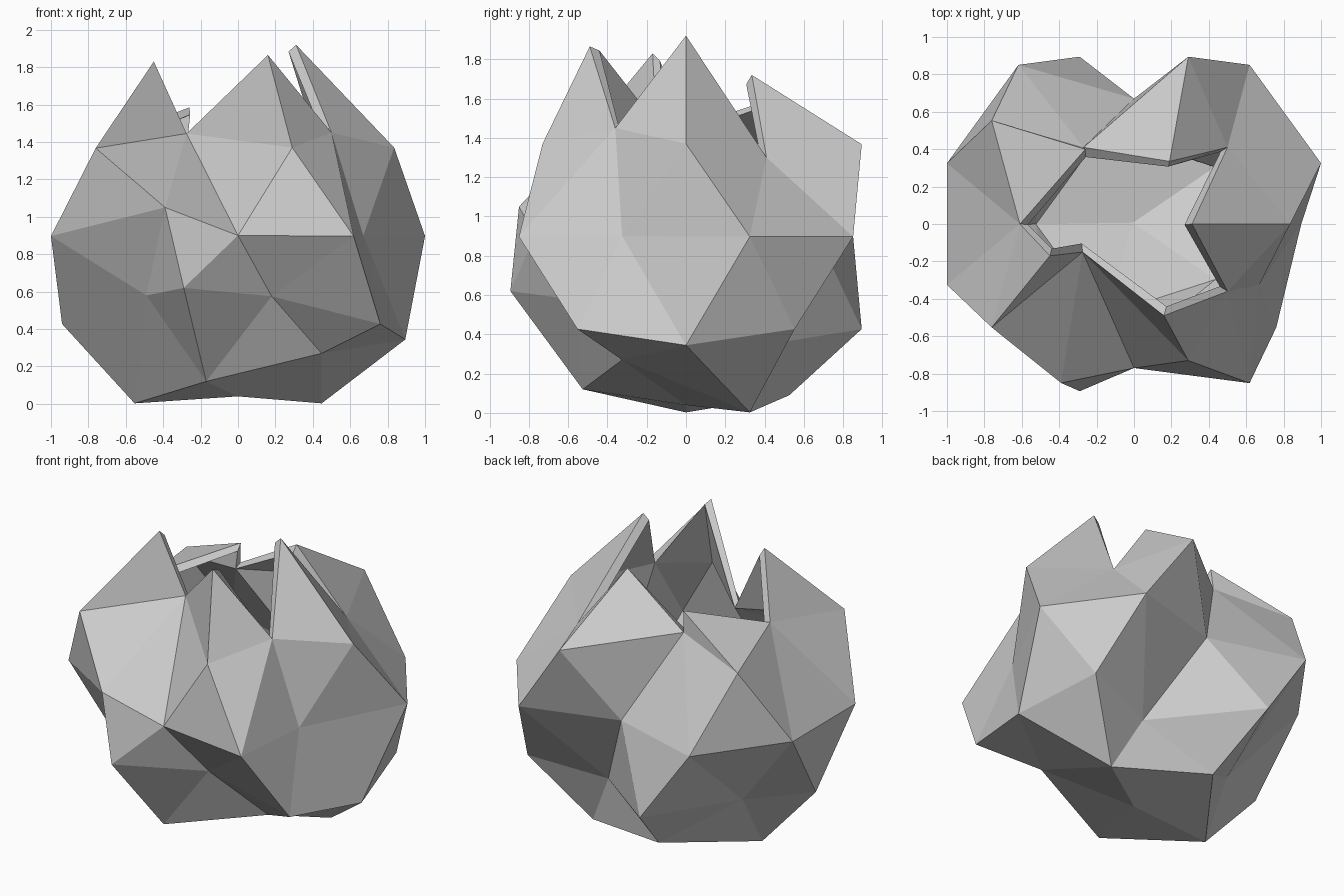
import bpy, bmesh
from math import radians, cos, sin, sqrt
from mathutils import Vector

if "Cube" in bpy.data.objects:
    bpy.data.objects.remove(bpy.data.objects["Cube"])

R = 1.0515          # icosphere radius
CZ = 0.897          # height of its centre

# Dented or pulled points: {unit height of ring: {azimuth: new position}}
MOVED = {
    # jagged tips of the opening
    0.8507: {0: (.31, 0, 1.92), 72: (.19, .335, 1.72), 144: (-.26, .40, 1.585),
             216: (-.45, -.17, 1.83), 288: (.16, -.49, 1.865)},
    # notches of the opening
    0.5257: {36: (.5, .41, 1.3), 108: (-.27, .41, 1.45), 180: (-.61, 0, 1.45),
             252: (-.275, -.15, 1.445), 324: (.5, -.36, 1.45)},
    # shoulder
    0.4472: {0: (.835, 0, 1.37), 288: (.29, -.73, 1.37)},
    # middle
    0.0: {90: (0, .67, .9), 234: (-.39, -.85, 1.05),
          270: (0, -.77, .9), 342: (.67, -.325, .9)},
    # lower dents
    -0.4472: {252: (-.29, -.894, .62)},
    -0.5257: {72: (.276, .41, .347), 144: (-.55, .2, .35),
              216: (-.49, -.526, .58), 288: (.18, -.56, .575)},
    # base
    -0.8507: {108: (-.17, .526, .09), 252: (-.17, -.526, .12),
              324: (.447, -.325, .27)},
    -1.0: {0: (0, 0, .04)},
}

bm = bmesh.new()
bmesh.ops.create_icosphere(bm, subdivisions=2, radius=1)

# Pair each dented point with its vertex on the regular ball
targets = []
for h, ring in MOVED.items():
    r = sqrt(max(0, 1 - h * h))
    for az, pos in ring.items():
        p = Vector((r * cos(radians(az)), r * sin(radians(az)), h))
        targets.append((min(bm.verts, key=lambda v: (v.co - p).length), pos))

# Open the top, leaving a star-shaped rim
opening = [f for f in bm.faces if sum(v.co.z > .8 for v in f.verts) >= 2]
bmesh.ops.delete(bm, geom=opening, context='FACES')

# Scale up, then apply the dents
for v in bm.verts:
    v.co = v.co * R + Vector((0, 0, CZ))
for v, pos in targets:
    if v.is_valid:
        v.co = pos

mesh = bpy.data.meshes.new("broken_shell")
bm.to_mesh(mesh)
bm.free()
shell = bpy.data.objects.new("broken_shell", mesh)
bpy.context.collection.objects.link(shell)

# Shell wall
wall = shell.modifiers.new("wall", 'SOLIDIFY')
wall.thickness = 0.055
wall.offset = -1
